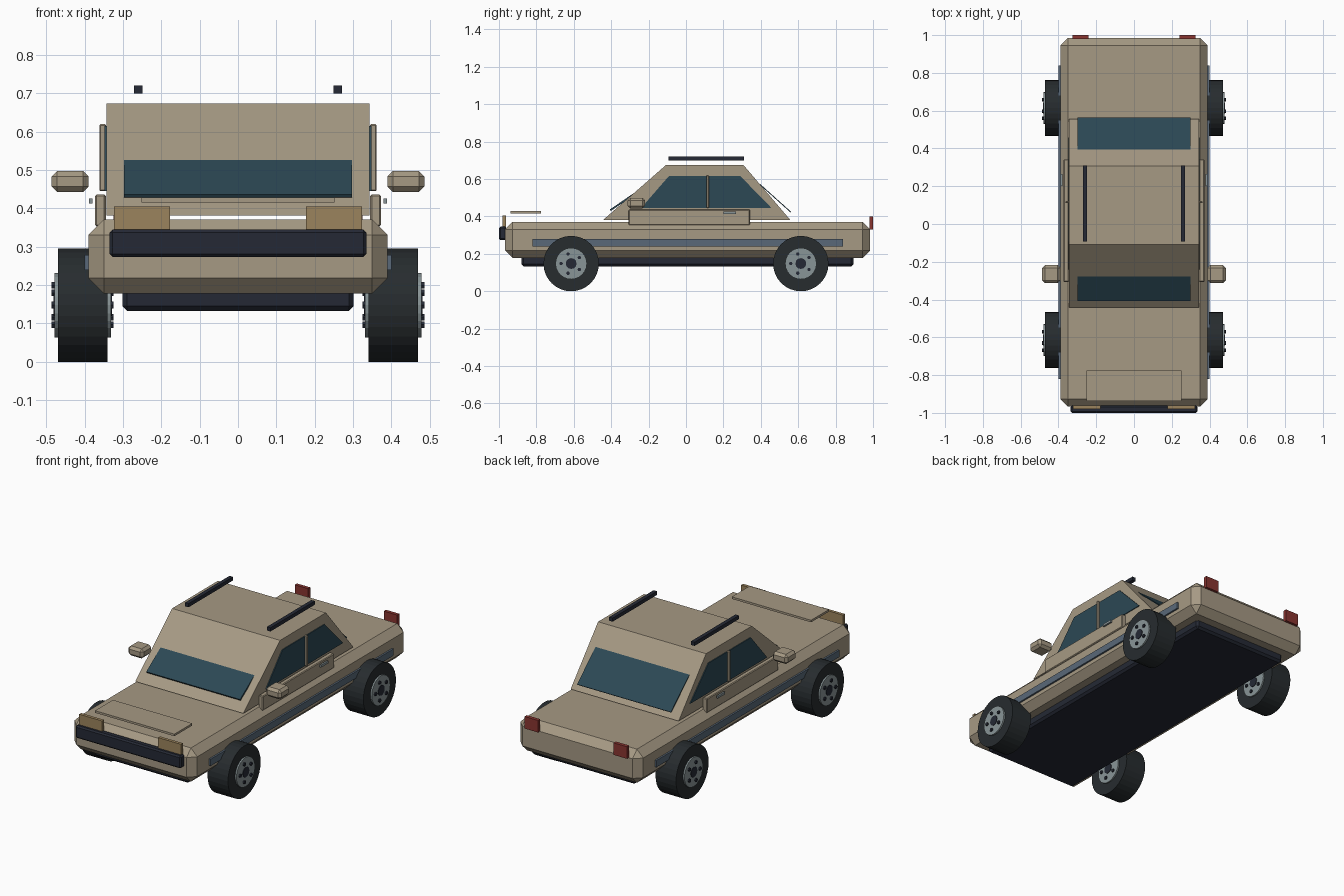
import bpy, bmesh, math
from mathutils import Matrix

if "Cube" in bpy.data.objects:
    bpy.data.objects.remove(bpy.data.objects["Cube"])


def material(name, rgb):
    m = bpy.data.materials.new(name)
    m.diffuse_color = (*rgb, 1)
    m.use_nodes = True
    m.node_tree.nodes["Principled BSDF"].inputs["Base Color"].default_value = m.diffuse_color
    return m


PAINT = material("tan_paint", (0.38, 0.32, 0.23))
GLASS = material("glass", (0.025, 0.065, 0.09))
DARK = material("dark_trim", (0.018, 0.022, 0.035))
RUBBER = material("rubber", (0.02, 0.025, 0.028))
METAL = material("metal", (0.25, 0.30, 0.31))
STRIPE = material("stripe_blue", (0.10, 0.14, 0.19))
AMBER = material("amber", (0.33, 0.23, 0.11))
RED = material("red", (0.25, 0.035, 0.03))


def finish(name, bm, mat):
    bmesh.ops.recalc_face_normals(bm, faces=bm.faces)
    me = bpy.data.meshes.new(name)
    bm.to_mesh(me)
    bm.free()
    me.materials.append(mat)
    ob = bpy.data.objects.new(name, me)
    bpy.context.collection.objects.link(ob)
    return ob


def box(name, x, y, z, mat, bevel=0):
    """Box from (min, max) ranges with optional one-step chamfer."""
    bm = bmesh.new()
    bmesh.ops.create_cube(bm, size=1)
    for v in bm.verts:
        v.co = [r[0] + (c + 0.5) * (r[1] - r[0]) for c, r in zip(v.co, (x, y, z))]
    if bevel:
        bmesh.ops.bevel(bm, geom=bm.edges[:], offset=bevel, segments=1,
                        affect='EDGES', profile=0.5)
    return finish(name, bm, mat)


def prism(name, profile, x, mat):
    """Side profile of (y, z) points extruded across the x range."""
    bm = bmesh.new()
    a, b = ([bm.verts.new((xx, *p)) for p in profile] for xx in x)
    bm.faces.new(a)
    bm.faces.new(b)
    n = len(profile)
    for i in range(n):
        j = (i + 1) % n
        bm.faces.new((a[i], a[j], b[j], b[i]))
    return finish(name, bm, mat)


def side(s, a, b):
    return tuple(sorted((s * a, s * b)))


def disc(name, x, y, z, r, mat, n):
    """Cylinder lying along x."""
    bm = bmesh.new()
    m = Matrix.Translation((sum(x) / 2, y, z)) @ Matrix.Rotation(math.pi / 2, 4, 'Y')
    bmesh.ops.create_cone(bm, cap_ends=True, segments=n, radius1=r, radius2=r,
                          depth=x[1] - x[0], matrix=m)
    return finish(name, bm, mat)


# Lower body and chassis
box("body", (-0.39, 0.39), (-0.967, 0.985), (0.178, 0.371), PAINT, 0.04)
box("underbody", (-0.302, 0.302), (-0.88, 0.895), (0.133, 0.2), DARK, 0.012)

# Cabin with front and rear glass
prism("cabin", [(-0.442, 0.382), (0.557, 0.382), (0.308, 0.674), (-0.108, 0.674)],
      (-0.343, 0.343), PAINT)
prism("windshield", [(-0.407, 0.437), (-0.26, 0.538), (-0.255, 0.53), (-0.402, 0.429)],
      (-0.298, 0.298), GLASS)
prism("rear_window", [(0.395, 0.575), (0.563, 0.424), (0.56, 0.42), (0.392, 0.571)],
      (-0.298, 0.298), GLASS)

# Nose parts and hood panel
box("front_bumper", (-0.335, 0.335), (-1.0, -0.96), (0.273, 0.345), DARK, 0.008)
box("hood_panel", (-0.252, 0.252), (-0.937, -0.775), (0.416, 0.428), PAINT)

# Parts repeated on both sides
for s, tag in ((-1, "left"), (1, "right")):
    prism("side_window_" + tag,
          [(-0.24, 0.445), (0.457, 0.445), (0.291, 0.615), (-0.092, 0.615)],
          side(s, 0.335, 0.348), GLASS)
    box("window_pillar_" + tag, side(s, 0.344, 0.362), (0.11, 0.122), (0.445, 0.62), PAINT, 0.003)
    box("door_panel_" + tag, side(s, 0.345, 0.373), (-0.307, 0.342), (0.353, 0.436), PAINT, 0.004)
    box("door_handle_" + tag, side(s, 0.379, 0.389), (0.2, 0.266), (0.413, 0.426), METAL)
    box("side_stripe_" + tag, side(s, 0.385, 0.4), (-0.82, 0.84), (0.24, 0.279), STRIPE)
    box("mirror_" + tag, side(s, 0.39, 0.486), (-0.312, -0.218), (0.443, 0.498), PAINT, 0.014)
    box("roof_rail_" + tag, side(s, 0.249, 0.271), (-0.093, 0.31), (0.7, 0.721), DARK)
    box("headlight_" + tag, side(s, 0.178, 0.323), (-0.98, -0.962), (0.335, 0.405), AMBER)
    box("tail_light_" + tag, side(s, 0.24, 0.325), (0.98, 1.0), (0.33, 0.399), RED)

    # Wheels with hub, cap and five bolts
    for y, end in ((-0.614, "front"), (0.614, "rear")):
        w, zc = f"{end}_{tag}", 0.148
        disc("tyre_" + w, side(s, 0.34, 0.47), y, zc, 0.148, RUBBER, 32)
        disc("hub_" + w, side(s, 0.332, 0.479), y, zc, 0.084, METAL, 24)
        disc("hub_cap_" + w, side(s, 0.329, 0.482), y, zc, 0.029, DARK, 12)
        for i in range(5):
            t = math.radians(90 + 18 + 72 * i)
            disc(f"bolt_{w}_{i}", side(s, 0.325, 0.487), y + 0.054 * math.cos(t),
                 zc + 0.054 * math.sin(t), 0.01, DARK, 6)
